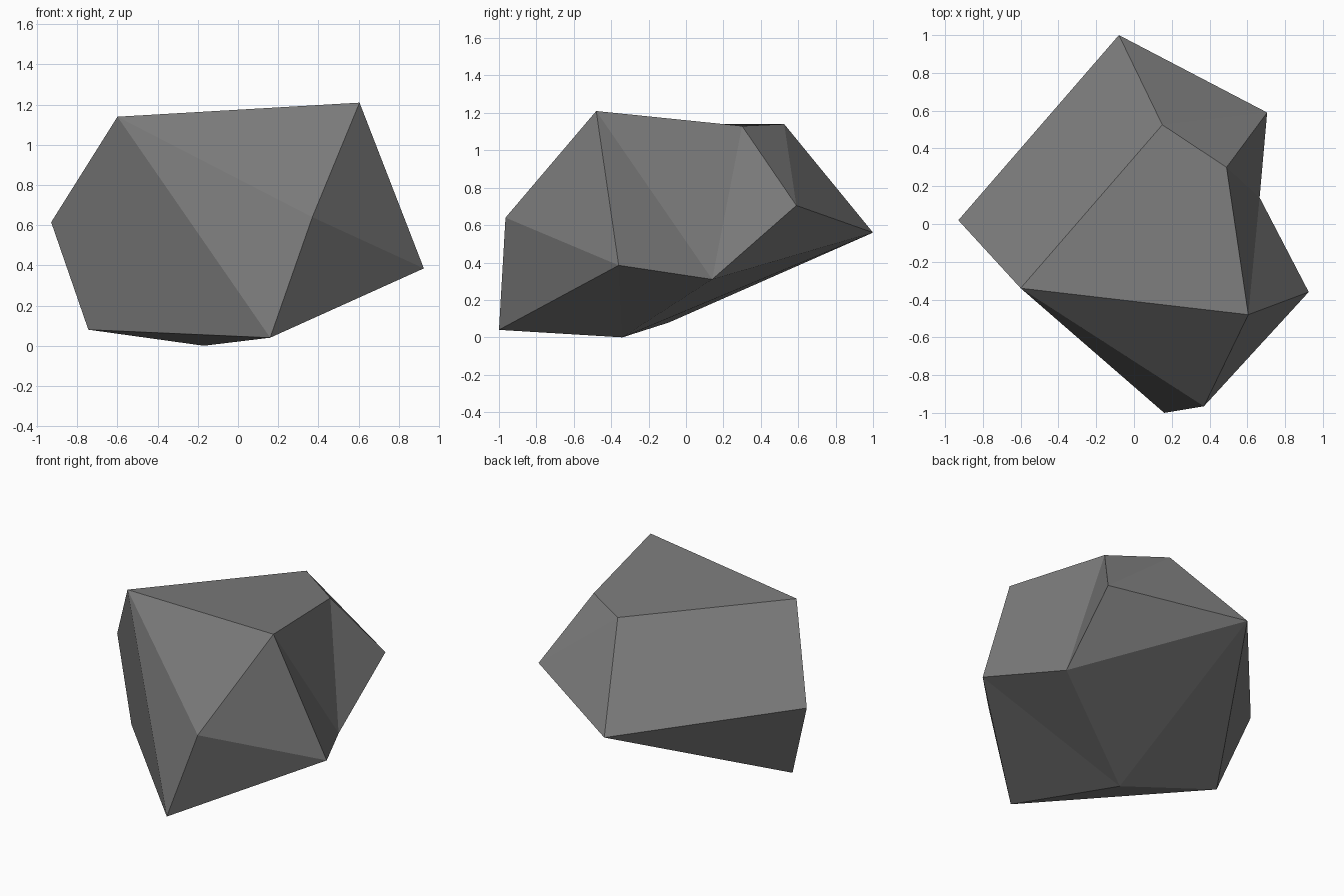
import bpy
import bmesh

# Remove the default cube
cube = bpy.data.objects.get("Cube")
if cube:
    bpy.data.objects.remove(cube, do_unlink=True)

# Stone colour
stone = bpy.data.materials.new("dark grey stone")
stone.use_nodes = True
grey = (0.2, 0.2, 0.2, 1.0)
stone.diffuse_color = grey
bsdf = next(n for n in stone.node_tree.nodes if n.type == "BSDF_PRINCIPLED")
bsdf.inputs["Base Color"].default_value = grey
bsdf.inputs["Roughness"].default_value = 0.9

# Corners of the boulder
corners = {
    # top rim
    "top_left": (-0.60, -0.34, 1.14),
    "top_front": (0.605, -0.48, 1.21),
    "top_right": (0.49, 0.30, 1.13),
    "top_back": (0.15, 0.525, 1.14),
    # waist
    "shoulder": (0.705, 0.59, 0.705),
    "back_tip": (-0.08, 1.0, 0.56),
    "side_tip": (-0.93, 0.02, 0.615),
    "nose": (0.37, -0.965, 0.64),
    "flank_tip": (0.925, -0.36, 0.385),
    "dent": (0.665, 0.14, 0.31),
    # foot
    "front_foot": (0.16, -1.0, 0.04),
    "keel": (-0.17, -0.34, 0.0),
    "side_foot": (-0.745, -0.09, 0.08),
}

# Facets, each listed by its corners
facets = [
    "top_left top_front top_right top_back",
    "top_left top_back back_tip side_tip",
    "top_left side_tip side_foot front_foot",
    "top_left nose top_front",
    "top_left front_foot nose",
    "top_front nose flank_tip",
    "nose front_foot flank_tip",
    "top_front flank_tip dent",
    "top_front dent top_right",
    "top_right dent shoulder",
    "top_right shoulder top_back",
    "top_back shoulder back_tip",
    "shoulder dent back_tip",
    "dent keel back_tip",
    "flank_tip keel dent",
    "front_foot keel flank_tip",
    "front_foot side_foot keel",
    "back_tip keel side_foot",
    "side_tip back_tip side_foot",
]

# Boulder mesh, flat shaded
bm = bmesh.new()
points = {name: bm.verts.new(position) for name, position in corners.items()}
for facet in facets:
    bm.faces.new([points[name] for name in facet.split()]).smooth = False
bmesh.ops.recalc_face_normals(bm, faces=bm.faces[:])
mesh = bpy.data.meshes.new("boulder")
bm.to_mesh(mesh)
bm.free()
mesh.materials.append(stone)
boulder = bpy.data.objects.new("boulder", mesh)
bpy.context.collection.objects.link(boulder)
